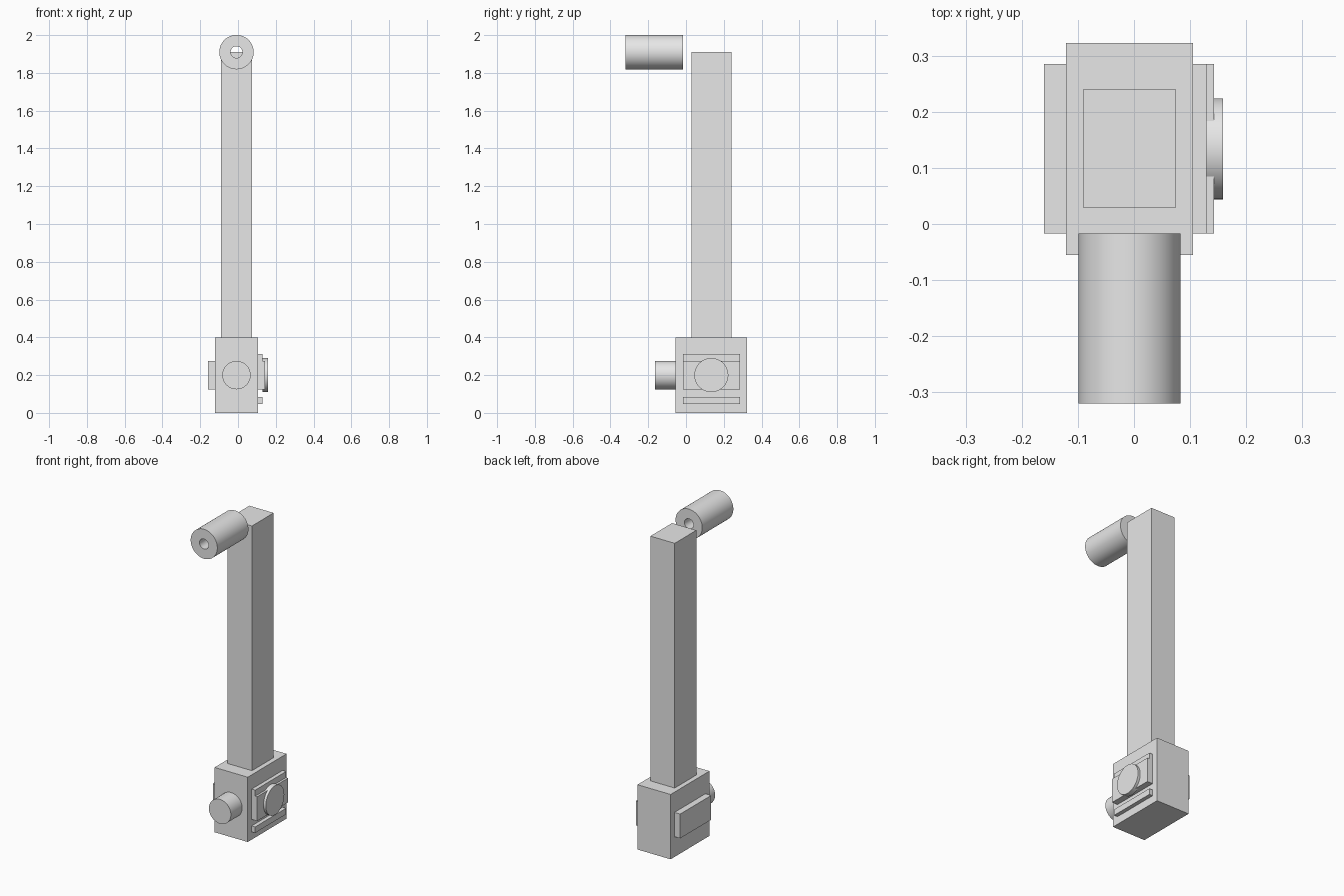
import bpy
import bmesh
import math
from mathutils import Matrix, Vector

cube = bpy.data.objects.get("Cube")
if cube:
    bpy.data.objects.remove(cube, do_unlink=True)

GREY = (0.8, 0.8, 0.8, 1.0)
grey = bpy.data.materials.new("plain grey")
grey.use_nodes = True
grey.diffuse_color = GREY
grey.node_tree.nodes["Principled BSDF"].inputs["Base Color"].default_value = GREY


def add_object(name, bm):
    mesh = bpy.data.meshes.new(name)
    bmesh.ops.recalc_face_normals(bm, faces=bm.faces)
    bm.to_mesh(mesh)
    bm.free()
    mesh.materials.append(grey)
    obj = bpy.data.objects.new(name, mesh)
    bpy.context.collection.objects.link(obj)
    return obj


def box(name, x, y, z):
    """Box spanning the given (low, high) ranges."""
    spans = (x, y, z)
    centre = Vector([(a + b) / 2 for a, b in spans])
    size = [b - a for a, b in spans]
    bm = bmesh.new()
    bmesh.ops.create_cube(
        bm, size=1, matrix=Matrix.Translation(centre) @ Matrix.Diagonal((*size, 1)))
    return add_object(name, bm)


def smooth(obj):
    bpy.ops.object.select_all(action="DESELECT")
    obj.select_set(True)
    bpy.context.view_layer.objects.active = obj
    bpy.ops.object.shade_smooth_by_angle(angle=math.radians(30))


def cylinder(name, radius, start, end, axis):
    """Capped cylinder between two points along the X or Y axis."""
    start, end = Vector(start), Vector(end)
    turn = Matrix.Rotation(math.pi / 2, 4, "Y" if axis == "X" else "X")
    bm = bmesh.new()
    bmesh.ops.create_cone(
        bm, cap_ends=True, segments=64, radius1=radius, radius2=radius,
        depth=(end - start).length,
        matrix=Matrix.Translation((start + end) / 2) @ turn)
    obj = add_object(name, bm)
    smooth(obj)
    return obj


def tube(name, outer, inner, centre_x, centre_z, y_span, segments=64):
    """Hollow cylinder along Y, made by sweeping a closed section."""
    bm = bmesh.new()
    rings = []
    for i in range(segments):
        a = math.tau * i / segments
        rings.append([
            bm.verts.new((centre_x + r * math.cos(a), y, centre_z + r * math.sin(a)))
            for r, y in ((outer, y_span[0]), (outer, y_span[1]),
                         (inner, y_span[1]), (inner, y_span[0]))])
    for i, ring in enumerate(rings):
        after = rings[(i + 1) % segments]
        for j in range(4):
            k = (j + 1) % 4
            bm.faces.new((ring[j], ring[k], after[k], after[j]))
    obj = add_object(name, bm)
    smooth(obj)
    return obj


MID_X = -0.008
SIDE_Y = (-0.017, 0.285)   # shared length of the side fittings
FACE_X = 0.105             # left face of the base

# Base block and tall post
box("base", (-0.121, FACE_X), (-0.055, 0.323), (0, 0.4))
box("post", (-0.091, 0.075), (0.029, 0.24), (0.4, 1.91))

# Hollow roller in front of the top of the post
tube("roller", 0.091, 0.031, MID_X, 1.91, (-0.32, -0.017))

# Front knob
cylinder("front_knob", 0.075, (MID_X, -0.165, 0.2), (MID_X, -0.055, 0.2), "Y")

# Plate on the right face
box("right_plate", (-0.16, -0.121), SIDE_Y, (0.125, 0.275))

# Panel, rails and round button on the left face
box("left_panel", (FACE_X, 0.143), SIDE_Y, (0.125, 0.275))
for name, z in (("upper_rail", (0.275, 0.312)), ("lower_rail", (0.048, 0.085))):
    box(name, (FACE_X, 0.129), SIDE_Y, z)
cylinder("left_button", 0.09, (0.129, 0.134, 0.2), (0.159, 0.134, 0.2), "X")
